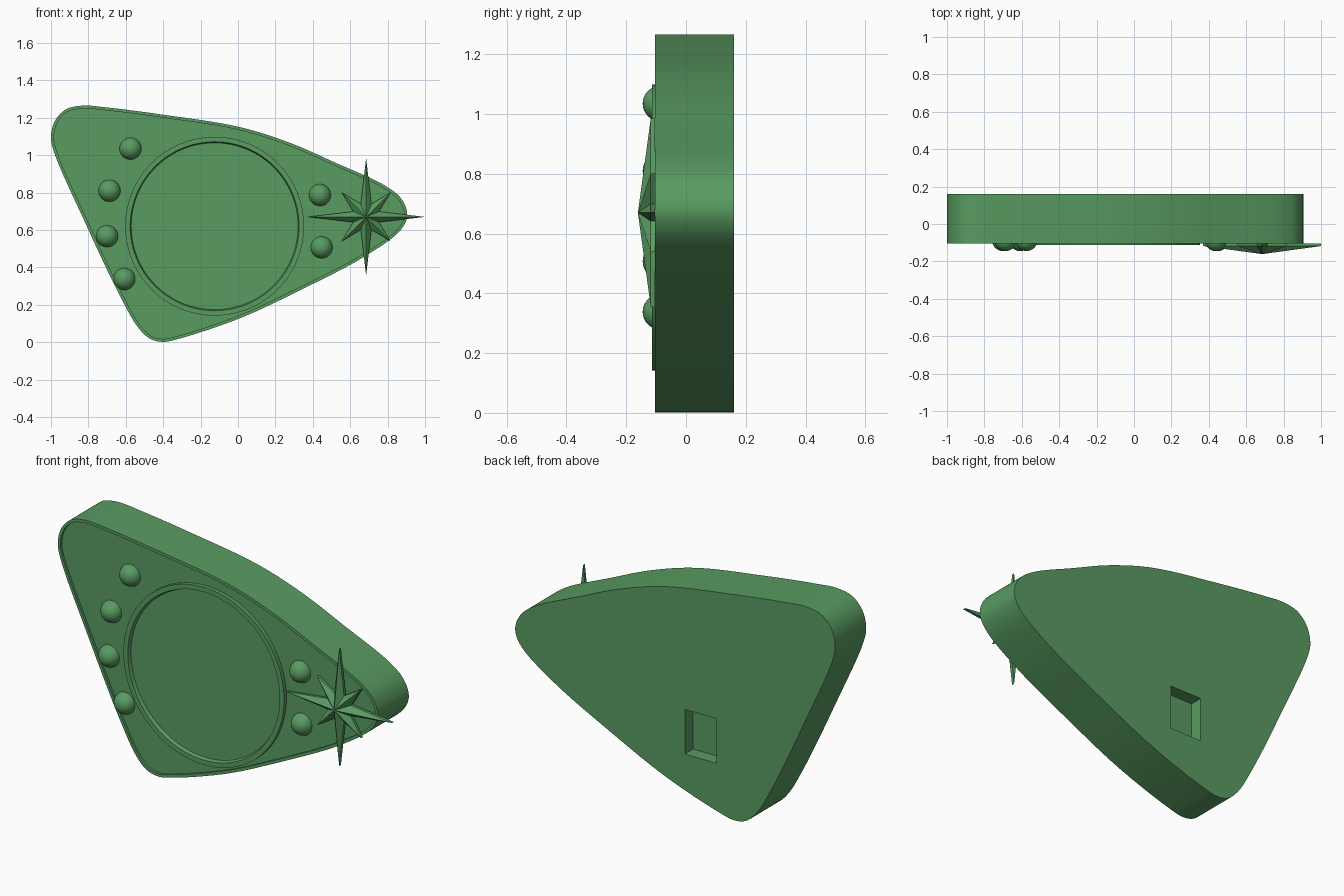
import bpy, bmesh, math
from mathutils import Vector

if "Cube" in bpy.data.objects:
    bpy.data.objects.remove(bpy.data.objects["Cube"])

green = bpy.data.materials.new("green")
green.diffuse_color = (0.1, 0.33, 0.12, 1)
green.use_nodes = True
green.node_tree.nodes["Principled BSDF"].inputs["Base Color"].default_value = green.diffuse_color


def finish(bm, name, angle=30):
    bmesh.ops.recalc_face_normals(bm, faces=bm.faces)
    me = bpy.data.meshes.new(name)
    bm.to_mesh(me)
    bm.free()
    ob = bpy.data.objects.new(name, me)
    bpy.context.collection.objects.link(ob)
    me.materials.append(green)
    bpy.ops.object.select_all(action='DESELECT')
    ob.select_set(True)
    bpy.context.view_layer.objects.active = ob
    bpy.ops.object.shade_smooth_by_angle(angle=math.radians(angle))
    return ob


def loft(name, layers, wrap=False, apex=None, angle=30):
    """Skin (outline, y) layers; cap the ends, close into a ring, or end in a point."""
    bm = bmesh.new()
    loops = [[bm.verts.new((p[0], y, p[1])) for p in pts] for pts, y in layers]
    n = len(loops[0])
    pairs = list(zip(loops, loops[1:]))
    if wrap:
        pairs.append((loops[-1], loops[0]))
    for a, b in pairs:
        for i in range(n):
            j = (i + 1) % n
            bm.faces.new((a[i], a[j], b[j], b[i]))
    if not wrap:
        bm.faces.new(loops[0])
        if apex:
            tip = bm.verts.new(apex)
            for i in range(n):
                bm.faces.new((loops[-1][i], loops[-1][(i + 1) % n], tip))
        else:
            bm.faces.new(loops[-1])
    return finish(bm, name, angle)


def smooth_loop(pts, steps=8):
    """Closed centripetal spline through the points."""
    P, out = [Vector(p) for p in pts], []
    n = len(P)
    for i in range(n):
        q = [P[(i + k - 1) % n] for k in range(4)]
        t = [0.0]
        for k in range(3):
            t.append(t[-1] + (q[k + 1] - q[k]).length ** 0.5)
        for s in range(steps):
            u = t[1] + (t[2] - t[1]) * s / steps
            mix = lambda a, b, i0, i1: a.lerp(b, (u - t[i0]) / (t[i1] - t[i0]))
            a = [mix(q[k], q[k + 1], k, k + 1) for k in range(3)]
            b = [mix(a[k], a[k + 1], k, k + 2) for k in range(2)]
            out.append(mix(b[0], b[1], 1, 2))
    return out


def inset(pts, d):
    """Offset a clockwise outline inwards."""
    out = []
    for i, p in enumerate(pts):
        t = (pts[(i + 1) % len(pts)] - pts[i - 1]).normalized()
        out.append(p + Vector((t.y, -t.x)) * d)
    return out


def circle(cx, cz, r, n=96):
    return [Vector((cx + r * math.cos(2 * math.pi * i / n),
                    cz + r * math.sin(2 * math.pi * i / n))) for i in range(n)]


# Rounded three-cornered body with a slim raised rim
outline = smooth_loop([
    (-1.0, 1.10), (-0.978, 1.185), (-0.92, 1.245), (-0.83, 1.265), (-0.70, 1.255),
    (-0.39, 1.215), (0.01, 1.15), (0.28, 1.065), (0.52, 0.96), (0.79, 0.835),
    (0.875, 0.765), (0.905, 0.68), (0.87, 0.60), (0.68, 0.46), (0.33, 0.277),
    (0.01, 0.128), (-0.31, 0.02), (-0.40, 0.002), (-0.47, 0.018), (-0.535, 0.08),
    (-0.63, 0.245), (-0.82, 0.645), (-0.985, 1.02)])
inner = inset(outline, 0.016)
body = loft("body", [(outline, 0.16), (outline, -0.104), (inner, -0.104), (inner, -0.092)])

# Rectangular socket in the back
x0, x1, z0, z1 = -0.295, -0.105, 0.28, 0.52
box = [(x0, z0), (x1, z0), (x1, z1), (x0, z1)]
cutter = loft("socket_cutter", [(box, 0.09), (box, 0.2)])
cutter.hide_render = True
mod = body.modifiers.new("socket", 'BOOLEAN')
mod.operation, mod.solver, mod.object = 'DIFFERENCE', 'EXACT', cutter
bpy.ops.object.select_all(action='DESELECT')
body.select_set(True)
bpy.context.view_layer.objects.active = body
# keep the socket modifier below the shading one harmless by applying it first
bpy.ops.object.modifier_move_to_index(modifier="socket", index=0)
bpy.ops.object.modifier_apply(modifier="socket")
bpy.data.objects.remove(cutter)

# Dial ring and the flat dial inside it
cx, cz = -0.125, 0.62
loft("dial_ring", [(circle(cx, cz, 0.478), -0.088), (circle(cx, cz, 0.478), -0.113),
                   (circle(cx, cz, 0.452), -0.113), (circle(cx, cz, 0.444), -0.088)], wrap=True)
loft("dial", [(circle(cx, cz, 0.448), -0.088), (circle(cx, cz, 0.448), -0.094)])

# Round studs either side of the dial
studs = [(-0.575, 1.035), (-0.687, 0.81), (-0.70, 0.567), (-0.608, 0.338),
         (0.438, 0.787), (0.447, 0.507)]
for i, (x, z) in enumerate(studs):
    bm = bmesh.new()
    bmesh.ops.create_uvsphere(bm, u_segments=32, v_segments=16, radius=0.059)
    bmesh.ops.translate(bm, verts=bm.verts, vec=(x, -0.086, z))
    finish(bm, f"stud_{i + 1}")

# Faceted eight-pointed starburst, long and short spikes alternating
sx, sz = 0.685, 0.67
star = []
for i in range(16):
    r = 0.075 if i % 2 else (0.315 if i % 4 == 0 else 0.185)
    a = i * math.pi / 8
    star.append((sx + r * math.cos(a), sz + r * math.sin(a)))
loft("starburst", [(star, -0.103), (star, -0.118)], apex=(sx, -0.161, sz), angle=1)
